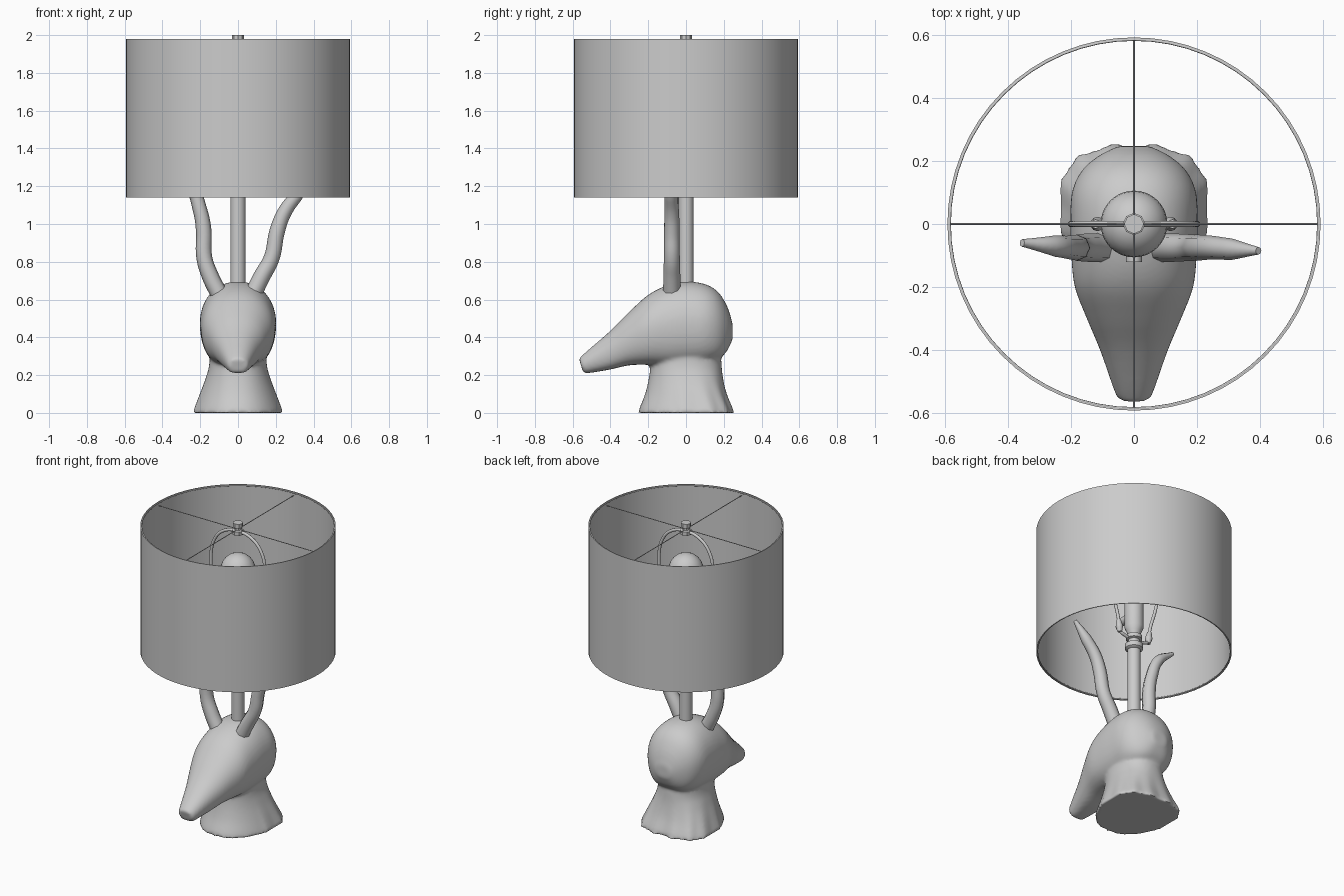
import bpy, bmesh, math
from mathutils import Vector

old = bpy.data.objects.get("Cube")
if old:
    bpy.data.objects.remove(old, do_unlink=True)

grey = bpy.data.materials.new("mid_grey")
grey.use_nodes = True
grey.diffuse_color = (0.6, 0.6, 0.6, 1)
grey.node_tree.nodes["Principled BSDF"].inputs["Base Color"].default_value = (0.6, 0.6, 0.6, 1)


def activate(obj):
    bpy.ops.object.select_all(action='DESELECT')
    obj.select_set(True)
    bpy.context.view_layer.objects.active = obj


def finish(obj, angle=40):
    activate(obj)
    bpy.ops.object.shade_smooth_by_angle(angle=math.radians(angle))
    return obj


def make_object(name, bm):
    mesh = bpy.data.meshes.new(name)
    bmesh.ops.recalc_face_normals(bm, faces=bm.faces)
    bm.to_mesh(mesh)
    bm.free()
    mesh.materials.append(grey)
    obj = bpy.data.objects.new(name, mesh)
    bpy.context.collection.objects.link(obj)
    return obj


def loft(name, rings):
    """Skin a list of closed rings and cap both ends."""
    bm = bmesh.new()
    loops = [[bm.verts.new(p) for p in ring] for ring in rings]
    n = len(loops[0])
    for a, b in zip(loops, loops[1:]):
        for i in range(n):
            j = (i + 1) % n
            bm.faces.new((a[i], a[j], b[j], b[i]))
    bm.faces.new(loops[0])
    bm.faces.new(loops[-1])
    return make_object(name, bm)


def refine(rows, steps=4):
    """Smoothly interpolate rows of section values."""
    out = []
    for i in range(len(rows) - 1):
        p0, p1, p2, p3 = rows[max(i - 1, 0)], rows[i], rows[i + 1], rows[min(i + 2, len(rows) - 1)]
        for s in range(steps):
            t = s / steps
            out.append([b + t / 2 * (c - a + t * (2 * a - 5 * b + 4 * c - d + t * (3 * (b - c) + d - a)))
                        for a, b, c, d in zip(p0, p1, p2, p3)])
    return out + [rows[-1]]


def turned(name, profile, sides=32):
    """Turn a (radius, height) profile around the lamp axis."""
    angles = [math.tau * i / sides for i in range(sides)]
    rings = [[(r * math.cos(a), r * math.sin(a), z) for a in angles] for r, z in profile]
    return finish(loft(name, rings))


def tube(name, points, radii, smooth=True, detail=3):
    """Round tube along a path, with a radius for each point."""
    curve = bpy.data.curves.new(name, 'CURVE')
    curve.dimensions = '3D'
    curve.bevel_depth = radii[0]
    curve.bevel_resolution = detail
    curve.resolution_u = 6
    curve.use_fill_caps = True
    if smooth:
        spline = curve.splines.new('BEZIER')
        spline.bezier_points.add(len(points) - 1)
        for bp, p, r in zip(spline.bezier_points, points, radii):
            bp.co, bp.radius = p, r / radii[0]
            bp.handle_left_type = bp.handle_right_type = 'AUTO'
    else:
        spline = curve.splines.new('POLY')
        spline.points.add(len(points) - 1)
        for sp, p, r in zip(spline.points, points, radii):
            sp.co, sp.radius = (*p, 1), r / radii[0]
    curve.materials.append(grey)
    obj = bpy.data.objects.new(name, curve)
    bpy.context.collection.objects.link(obj)
    activate(obj)
    bpy.ops.object.convert(target='MESH')
    return finish(bpy.context.view_layer.objects.active, 50)


def power(v, e):
    return math.copysign(abs(v) ** e, v)


SIDES = 48
ANGLES = [math.tau * i / SIDES for i in range(SIDES)]

# Head: sections from nose to nape (top y, top z, bottom y, bottom z, half width)
sections = [
    (-.567, .287, -.543, .21, .052), (-.53, .322, -.5, .213, .068),
    (-.4, .435, -.4, .23, .108), (-.3, .535, -.3, .252, .15),
    (-.2, .625, -.2, .255, .188), (-.1, .675, -.1, .25, .199),
    (0, .695, 0, .255, .202), (.1, .682, .1, .265, .197),
    (.17, .64, .17, .285, .165), (.22, .56, .215, .325, .11),
    (.247, .47, .247, .39, .05),
]
head_rings = []
for yt, zt, yb, zb, w in refine(sections):
    ring = []
    for a in ANGLES:
        s = math.sin(a)
        c = power(math.cos(a), 0.9 if s > 0 else 0.55)
        f = (s + 1) / 2
        ring.append((w * c, yb + (yt - yb) * f, zb + (zt - zb) * f))
    head_rings.append(ring)
head = loft("head", head_rings)

# Neck: flared, fluted base, widest behind the axis
# (height, half width, half depth, flute depth, backward shift of the sides)
neck_sections = [(0, .246, .259, .02, .06), (.03, .236, .25, .022, .055), (.1, .207, .22, .014, .04),
                 (.18, .174, .198, .004, .02), (.26, .152, .188, 0, 0), (.4, .15, .18, 0, 0)]
neck_rings = []
for z, w, d, flute, shift in refine(neck_sections):
    ring = []
    for a in ANGLES:
        k = 1 - flute * (1 + math.cos(12 * a)) if math.sin(a) > -.3 else 1 - flute
        c, s = math.cos(a), math.sin(a)
        ring.append((w * k * power(c, .9), d * k * power(s, .9) + shift * c * c, z))
    neck_rings.append(ring)
neck = loft("neck", neck_rings)

# Head and neck are fused into one softly blended body
activate(head)
neck.select_set(True)
bpy.ops.object.join()
head.name = "head_and_neck"
fuse = head.modifiers.new("fuse", 'REMESH')
fuse.mode = 'VOXEL'
fuse.voxel_size = 0.011
fuse.use_smooth_shade = True
soften = head.modifiers.new("soften", 'SMOOTH')
soften.factor = 0.5
soften.iterations = 6
bpy.ops.object.convert(target='MESH')
finish(head, 60)

# Horns, each with its own bend
horn_radii = [.046, .045, .042, .041, .038, .034, .012]
tube("left_horn", [(.08, -.075, .63), (.125, -.075, .72), (.178, -.075, .82), (.207, -.075, .96),
                   (.245, -.075, 1.06), (.31, -.08, 1.15), (.395, -.085, 1.25)],
     horn_radii, detail=2)
tube("right_horn", [(-.1, -.075, .63), (-.145, -.075, .72), (-.178, -.075, .82), (-.182, -.075, .97),
                    (-.2, -.075, 1.07), (-.25, -.07, 1.2), (-.355, -.06, 1.285)],
     horn_radii, detail=2)

# Stem, collar, socket and bulb
turned("stem", [(.04, .62), (.04, 1.17)], 24)
turned("collar", [(.04, 1.15), (.055, 1.16), (.055, 1.19), (.035, 1.2), (.035, 1.22),
                  (.05, 1.225), (.05, 1.25), (.03, 1.26)], 24)
turned("socket", [(.03, 1.24), (.045, 1.28), (.058, 1.31), (.058, 1.53)], 24)
bulb_profile = [(.045, 1.5), (.05, 1.54), (.07, 1.6)]
for i in range(9):
    t = math.radians(-30 + i * 14.5)
    bulb_profile.append((.106 * math.cos(t), 1.685 + .106 * math.sin(t)))
turned("bulb", bulb_profile)
tube("switch_knob", [(0, -.05, 1.4), (0, -.12, 1.4)], [.026, .026], smooth=False)

# Harp: a wire loop with a rounded bead at each foot
half = [(.05, 1.225), (.11, 1.25), (.125, 1.34), (.175, 1.52), (.2, 1.7), (.17, 1.85), (.09, 1.925)]
path = [(x, 0, z) for x, z in half] + [(0, 0, 1.94)] + [(-x, 0, z) for x, z in reversed(half)]
tube("harp", path, [.01] * len(path))
for side, label in ((1, "left"), (-1, "right")):
    tube(label + "_harp_bead", [(side * .112, 0, 1.24), (side * .116, 0, 1.275), (side * .122, 0, 1.32)],
         [.014, .023, .014])

# Finial
turned("finial", [(.035, 1.925), (.035, 1.95), (.022, 1.955), (.022, 1.97), (.031, 1.972), (.031, 2.0)], 8)

# Cross wires holding the shade
for name, d in (("cross_wire_x", Vector((.587, 0, 0))), ("cross_wire_y", Vector((0, .587, 0)))):
    lift = Vector((0, 0, 1.955))
    tube(name, [lift - d, lift + d], [.0025, .0025], smooth=False)

# Drum shade: thin open wall with crisp rims
bm = bmesh.new()
bmesh.ops.create_cone(bm, cap_ends=False, segments=64, radius1=.592, radius2=.592, depth=.84)
bmesh.ops.translate(bm, verts=bm.verts, vec=(0, 0, 1.56))
shade = make_object("shade", bm)
wall = shade.modifiers.new("wall", 'SOLIDIFY')
wall.thickness = 0.005
wall.offset = -1
activate(shade)
bpy.ops.object.convert(target='MESH')
finish(shade)

# Wire rings inside the shade rims
for name, z in (("top_ring", 1.974), ("bottom_ring", 1.146)):
    bpy.ops.mesh.primitive_torus_add(major_radius=.585, minor_radius=.004, major_segments=64,
                                     minor_segments=8, location=(0, 0, z))
    ring = bpy.context.object
    ring.name = name
    ring.data.materials.append(grey)
    finish(ring, 60)
